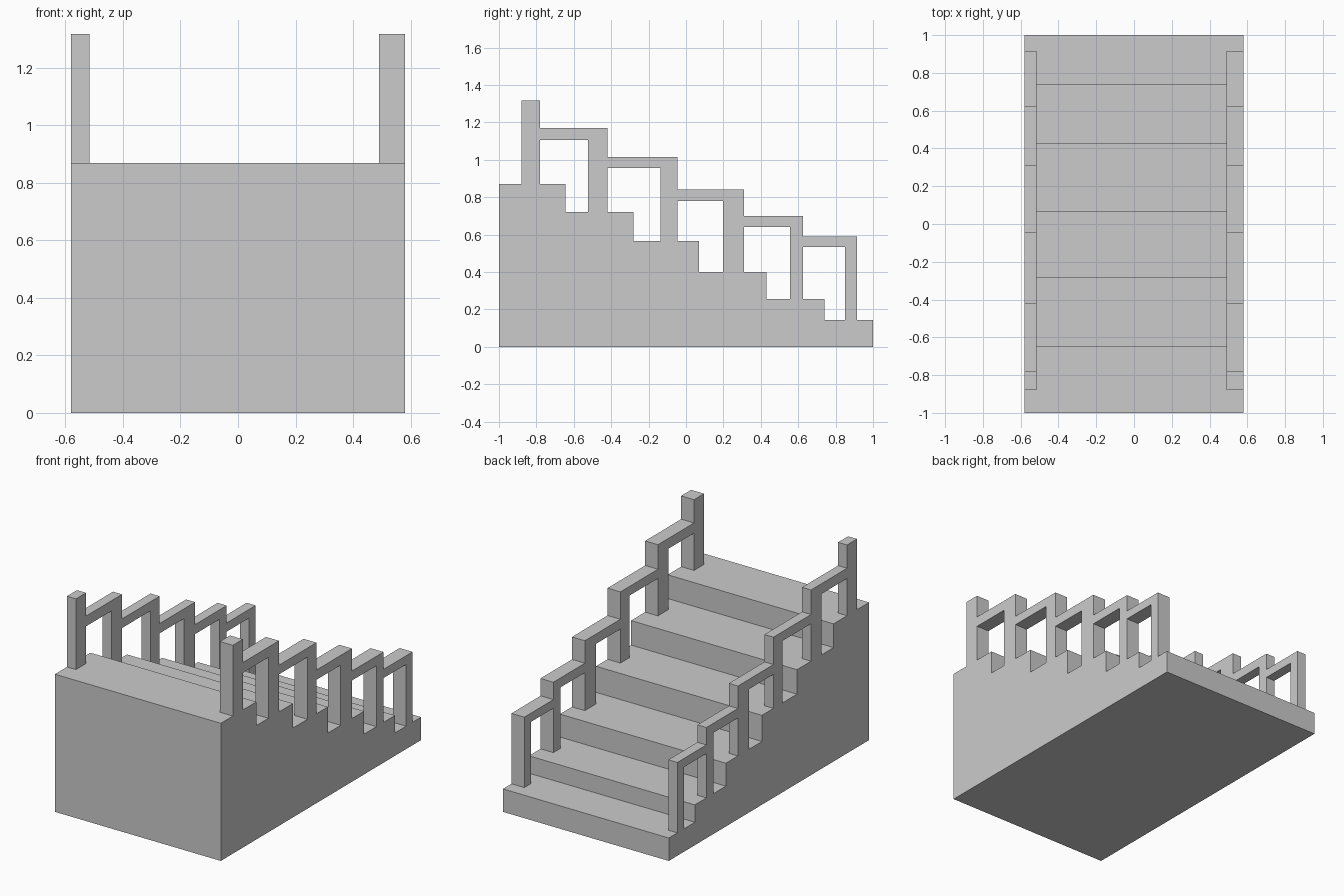
import bpy, bmesh

if "Cube" in bpy.data.objects:
    bpy.data.objects.remove(bpy.data.objects["Cube"])


def extrude_profile(name, points, x0, x1):
    """Extrude a (y, z) outline along x from x0 to x1."""
    bm = bmesh.new()
    face = bm.faces.new([bm.verts.new((x0, y, z)) for y, z in points])
    res = bmesh.ops.extrude_face_region(bm, geom=[face])
    moved = [v for v in res["geom"] if isinstance(v, bmesh.types.BMVert)]
    bmesh.ops.translate(bm, verts=moved, vec=(x1 - x0, 0, 0))
    # Keep the starting cap so the solid is closed
    if not face.is_valid or any(e.is_boundary for e in bm.edges):
        bmesh.ops.holes_fill(bm, edges=[e for e in bm.edges if e.is_boundary])
    bmesh.ops.recalc_face_normals(bm, faces=bm.faces)
    mesh = bpy.data.meshes.new(name)
    bm.to_mesh(mesh)
    bm.free()
    obj = bpy.data.objects.new(name, mesh)
    bpy.context.collection.objects.link(obj)
    return obj


# Steps: (front edge y, tread height)
steps = [(-0.645, 0.87), (-0.28, 0.72), (0.07, 0.565),
         (0.43, 0.40), (0.74, 0.255), (1.0, 0.145)]

# Solid staircase block
outline = [(-1.0, 0.0), (-1.0, steps[0][1])]
for i, (y, z) in enumerate(steps):
    outline.append((y, z))
    outline.append((y, steps[i + 1][1] if i + 1 < len(steps) else 0.0))
extrude_profile("staircase", outline, -0.58, 0.58)

# Posts: (rear y, front y, top z, underside of the rail behind the post)
posts = [(-0.88, -0.78, 1.317, None), (-0.525, -0.42, 1.17, 1.105),
         (-0.135, -0.045, 1.015, 0.957), (0.197, 0.31, 0.842, 0.78),
         (0.555, 0.625, 0.70, 0.64), (0.85, 0.915, 0.59, 0.535)]

# Stepped railing outline: along the top, then back around the openings
top, under = [(posts[0][0], posts[0][2])], []
for i, (rear, front, z, _) in enumerate(posts):
    top.append((front, z))
    if i + 1 < len(posts):
        top.append((front, posts[i + 1][2]))
for i in reversed(range(len(posts))):
    rear, front, _, low = posts[i]
    base = steps[i][1]
    if i + 1 < len(posts):
        under.append((front, posts[i + 1][3]))
    under += [(front, base), (rear, base)]
    if low is not None:
        under.append((rear, low))

# One railing on each side, the right one slightly thicker
extrude_profile("left_railing", top + under, -0.58, -0.517)
extrude_profile("right_railing", top + under, 0.49, 0.58)
